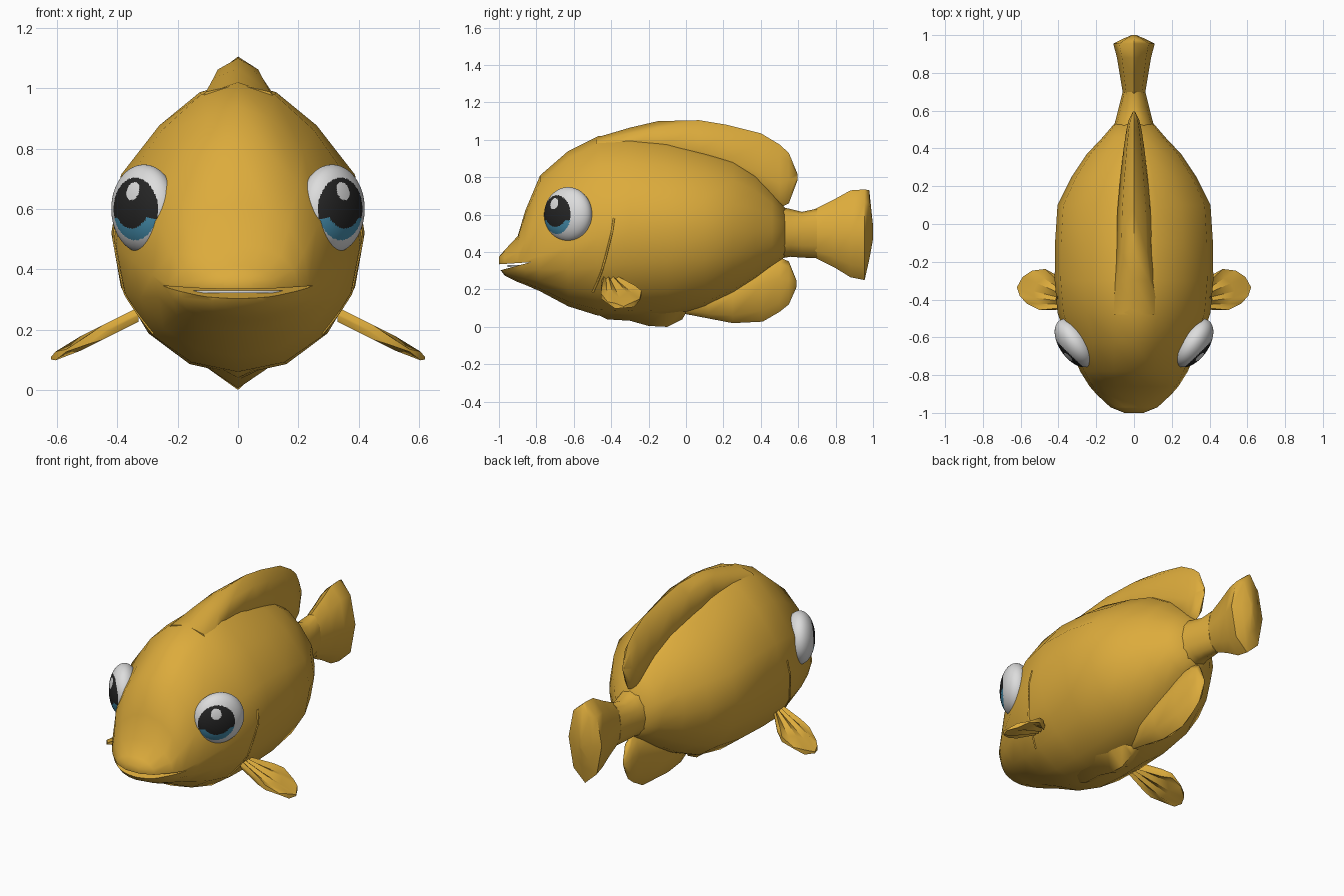
import bpy, bmesh, math
from mathutils import Vector
from mathutils.bvhtree import BVHTree

if "Cube" in bpy.data.objects:
    bpy.data.objects.remove(bpy.data.objects["Cube"])


def material(name, rgb):
    m = bpy.data.materials.new(name)
    m.diffuse_color = (*rgb, 1)
    m.use_nodes = True
    m.node_tree.nodes["Principled BSDF"].inputs["Base Color"].default_value = m.diffuse_color
    return m


GOLD = material("golden_yellow", (0.72, 0.41, 0.045))
WHITE = material("eye_white", (0.72, 0.72, 0.72))
BLACK = material("pupil_black", (0.018, 0.018, 0.018))
BLUE = material("iris_blue", (0.06, 0.27, 0.42))


def finish(name, bm, mats, angle=60):
    bmesh.ops.recalc_face_normals(bm, faces=bm.faces[:])
    me = bpy.data.meshes.new(name)
    bm.to_mesh(me)
    bm.free()
    ob = bpy.data.objects.new(name, me)
    bpy.context.collection.objects.link(ob)
    for m in mats:
        me.materials.append(m)
    smooth(ob, angle)
    return ob


def smooth(ob, angle):
    bpy.ops.object.select_all(action='DESELECT')
    ob.select_set(True)
    bpy.context.view_layer.objects.active = ob
    bpy.ops.object.shade_smooth_by_angle(angle=math.radians(angle))


def loft(name, sections, n, angle=60, pinch=0):
    """Sections are (y, bottom z, top z, half width, z of widest point)."""
    bm = bmesh.new()
    rings = []
    for y, zb, zt, w, zw in sections:
        ring = []
        for i in range(n):
            t = 2 * math.pi * i / n
            h = zt - zw if math.sin(t) > 0 else zw - zb
            # the back narrows a little towards the top
            k = 1 - pinch * max(0, math.sin(t) - .4) / .6 if y > -.7 else 1
            ring.append(bm.verts.new((k * w * math.cos(t), y, zw + h * math.sin(t))))
        rings.append(ring)
    for a, b in zip(rings, rings[1:]):
        for i in range(n):
            j = (i + 1) % n
            bm.faces.new((a[i], a[j], b[j], b[i]))
    bm.faces.new(rings[0])
    bm.faces.new(rings[-1])
    return finish(name, bm, [GOLD], angle)


# Body with head and snout
body = loft("body", [
    (-1.00, .315, .375, .05, .35), (-.97, .275, .41, .125, .345),
    (-.90, .24, .485, .20, .345), (-.86, .225, .62, .235, .35),
    (-.78, .19, .81, .285, .38), (-.63, .11, .94, .35, .43),
    (-.47, .06, 1.02, .405, .48), (-.30, .05, 1.025, .42, .52),
    (-.10, .055, 1.0, .418, .53), (.10, .10, .945, .405, .52),
    (.25, .17, .90, .33, .51), (.37, .25, .82, .25, .51),
    (.46, .32, .72, .165, .51), (.53, .375, .635, .105, .505)], 16, pinch=.24)

# Gill edge: a fine ridge laid on the body surface
bm = bmesh.new()
bm.from_mesh(body.data)
tree = BVHTree.FromBMesh(bm)
knots = [(-.385, .58), (-.395, .51), (-.41, .45), (-.43, .37),
         (-.45, .30), (-.475, .235), (-.505, .17)]
path = [Vector(a).lerp(Vector(b), f / 4) for a, b in zip(knots, knots[1:]) for f in range(4)]
for s, side in ((1, "right"), (-1, "left")):
    cu = bpy.data.curves.new("gill_edge_" + side, 'CURVE')
    cu.dimensions = '3D'
    cu.bevel_depth = 0.006
    cu.bevel_resolution = 1
    sp = cu.splines.new('POLY')
    sp.points.add(len(path) - 1)
    for p, (y, z) in zip(sp.points, path):
        hit = tree.ray_cast(Vector((s, y, z)), Vector((-s, 0, 0)))[0]
        p.co = (hit.x - s * .001, y, z, 1)
    cu.materials.append(GOLD)
    bpy.context.collection.objects.link(bpy.data.objects.new(cu.name, cu))
bm.free()

# Mouth slit cut by a wedge
bm = bmesh.new()
wedge = [(-.83, .346), (-1.1, .328), (-1.1, .274)]
left, right = [[bm.verts.new((x, y, z)) for y, z in wedge] for x in (-.5, .5)]
bm.faces.new(left)
bm.faces.new(right)
for i in range(3):
    j = (i + 1) % 3
    bm.faces.new((left[i], left[j], right[j], right[i]))
cutter = finish("mouth_cutter", bm, [GOLD])
mod = body.modifiers.new("mouth", 'BOOLEAN')
mod.operation = 'DIFFERENCE'
mod.solver = 'EXACT'
mod.object = cutter
bpy.context.view_layer.objects.active = body
bpy.ops.object.modifier_apply(modifier=mod.name)
bpy.data.objects.remove(cutter)
smooth(body, 60)

# White strip inside the mouth
bm = bmesh.new()
bmesh.ops.create_circle(bm, cap_ends=True, segments=24, radius=1)
for v in bm.verts:
    v.co = (v.co.x * .19, -.80 + v.co.y * .155, .321)
top = bmesh.ops.extrude_face_region(bm, geom=bm.faces[:])
bmesh.ops.translate(bm, vec=(0, 0, .009),
                    verts=[g for g in top["geom"] if isinstance(g, bmesh.types.BMVert)])
finish("teeth", bm, [WHITE], 40)

# Tail stalk and tail fin
loft("tail_stalk", [(.47, .36, .65, .12, .5), (.56, .375, .63, .095, .5),
                    (.62, .37, .615, .08, .5), (.70, .368, .632, .06, .5)], 12)
loft("tail_fin", [(.685, .372, .628, .058, .5), (.79, .32, .68, .075, .5),
                  (.88, .265, .73, .09, .5), (.955, .25, .735, .11, .5),
                  (.98, .36, .73, .06, .5), (1.0, .47, .54, .012, .5)], 8)

# Dorsal, anal and belly fins
loft("dorsal_fin", [
    (-.48, .90, 1.012, .15, .93), (-.30, .90, 1.065, .115, .96),
    (-.15, .90, 1.10, .095, .97),
    (.07, .85, 1.105, .088, .945), (.22, .80, 1.08, .075, .90),
    (.40, .70, 1.035, .055, .82), (.50, .635, .975, .04, .77),
    (.55, .66, .93, .028, .79), (.595, .78, .82, .005, .80)], 8)
loft("anal_fin", [
    (-.01, .07, .20, .02, .12), (.12, .045, .25, .07, .13),
    (.25, .02, .30, .08, .16), (.41, .028, .36, .06, .23),
    (.50, .08, .372, .04, .26), (.55, .12, .35, .028, .25),
    (.592, .215, .245, .005, .23)], 8)
loft("belly_fin", [
    (-.47, .065, .2, .05, .1), (-.42, .04, .2, .11, .1), (-.30, .033, .2, .15, .105),
    (-.20, .005, .2, .14, .1), (-.10, 0, .2, .11, .1), (-.02, .04, .2, .07, .1),
    (.0, .075, .2, .04, .1)], 4)

# Ribbed pectoral fins
TIPS = [(.43, -.455), (.50, -.455), (.57, -.42), (.605, -.38), (.62, -.335),
        (.59, -.28), (.54, -.247), (.47, -.238), (.42, -.265)]
for s, side in ((1, "right"), (-1, "left")):
    bm = bmesh.new()
    layers = []
    for d in (1, -1):
        grid = []
        for k, (tx, ty) in enumerate(TIPS):
            by = -.45 + .09 * k / 8
            row = []
            for f in (0, .35, .7, 1):
                x, y = .33 + (tx - .33) * f, by + (ty - by) * f
                thick = (.024 if k % 2 else .007) * (.6 if f == 1 or k in (0, 8) else 1)
                row.append(bm.verts.new((s * x, y, .245 - .5 * (x - .34) + d * thick)))
            grid.append(row)
        layers.append(grid)
        for a, b in zip(grid, grid[1:]):
            for i in range(3):
                bm.faces.new((a[i], a[i + 1], b[i + 1], b[i]))
    rims = [g[0] + [r[3] for r in g[1:-1]] + g[8][::-1] for g in layers]
    for i in range(len(rims[0])):
        j = (i + 1) % len(rims[0])
        bm.faces.new((rims[0][i], rims[0][j], rims[1][j], rims[1][i]))
    finish("pectoral_fin_" + side, bm, [GOLD], 45)

# Eyes: flattened spheres, coloured by position on the disc
for s, side in ((1, "right"), (-1, "left")):
    bm = bmesh.new()
    bmesh.ops.create_uvsphere(bm, u_segments=96, v_segments=96, radius=1)
    for f in bm.faces:
        c = f.calc_center_median()
        u, v = c.x * .145 + .032, c.y * .145
        if c.z > 0 and math.hypot(u / .1, v / .102) < 1:
            f.material_index = 1
            if v < -.03 and math.hypot(u, v - .02) > .084:
                f.material_index = 2
            if math.hypot(u + .008, v - .058) < .029:
                f.material_index = 0
    for vert in bm.verts:
        u, v, n = vert.co.x * .145, vert.co.y * .147, vert.co.z * .085
        vert.co = (s * (.312 + .57 * u + .82 * n), -.63 + .82 * u - .57 * n, .60 + v)
    finish("eye_" + side, bm, [WHITE, BLACK, BLUE], 80)
